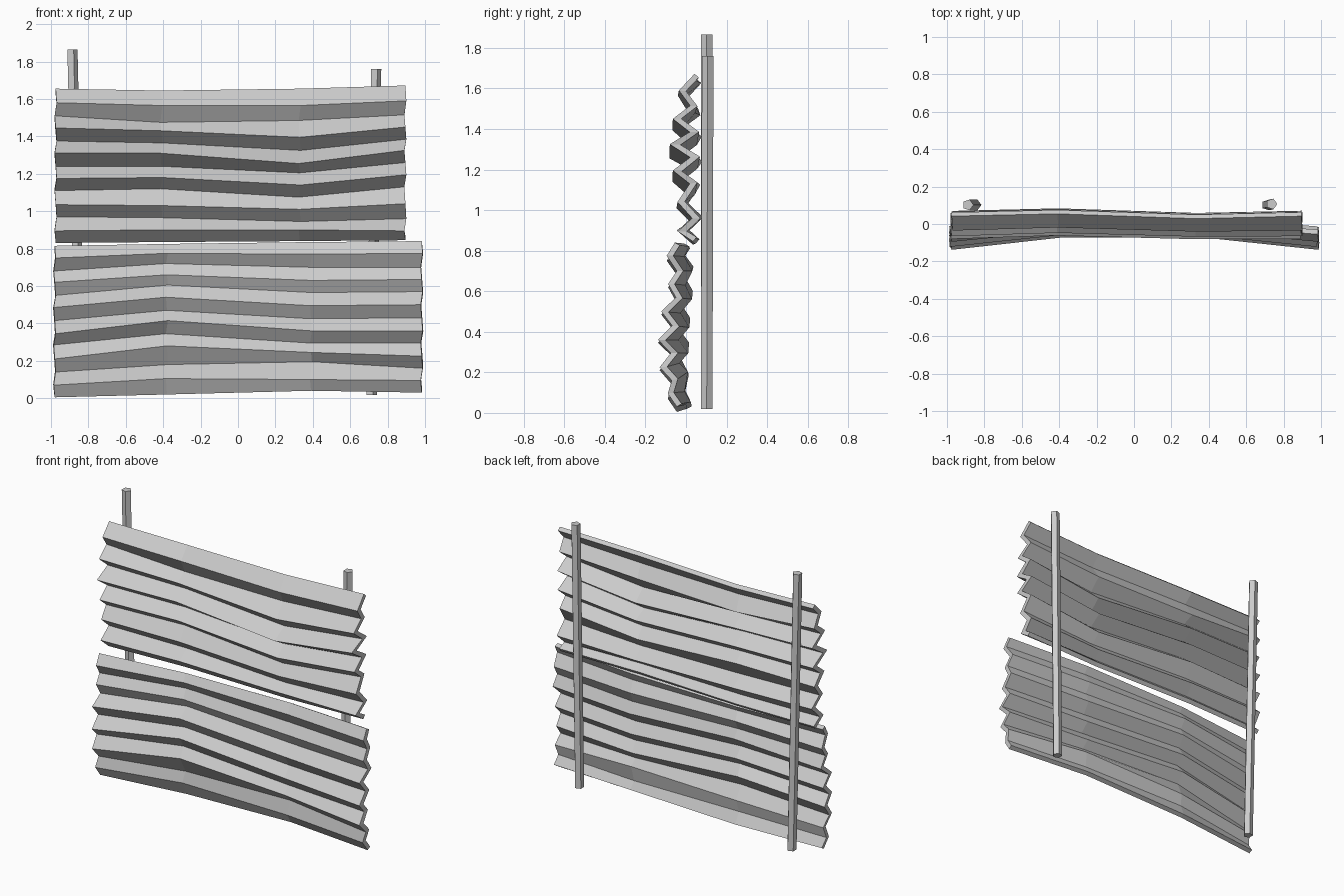
import bpy, bmesh, math
from mathutils import Vector

if "Cube" in bpy.data.objects:
    bpy.data.objects.remove(bpy.data.objects["Cube"])


def finish(name, bm):
    mesh = bpy.data.meshes.new(name)
    bm.to_mesh(mesh)
    bm.free()
    obj = bpy.data.objects.new(name, mesh)
    bpy.context.collection.objects.link(obj)
    return obj


def corrugated_sheet(name, profile_y, columns, thickness):
    """Zigzag strip through bent columns: (x, y shift, depth scale, heights)."""
    bm = bmesh.new()
    mean = sum(profile_y) / len(profile_y)
    grid = []
    for x, shift, scale, heights in columns:
        col = []
        for i, (y, z) in enumerate(zip(profile_y, heights)):
            jag = 0.006 * math.sin(i * 2.1)
            col.append(bm.verts.new((x + jag, mean + (y - mean) * scale + shift, z)))
        grid.append(col)
    for a, b in zip(grid, grid[1:]):
        for i in range(len(a) - 1):
            bm.faces.new((a[i], a[i + 1], b[i + 1], b[i]))
    obj = finish(name, bm)
    mod = obj.modifiers.new("thickness", 'SOLIDIFY')
    mod.thickness = thickness
    mod.offset = -1
    mod.use_even_offset = True
    return obj


def post(name, bottom, top, radius=0.03, sides=5):
    """Five sided leaning pole with level ends."""
    bm = bmesh.new()
    rings = []
    for end in (bottom, top):
        ring = []
        for k in range(sides):
            a = math.tau * k / sides
            ring.append(bm.verts.new(Vector(end) + Vector((math.cos(a), math.sin(a), 0)) * radius))
        rings.append(ring)
    low, high = rings
    for k in range(sides):
        n = (k + 1) % sides
        bm.faces.new((low[k], low[n], high[n], high[k]))
    bm.faces.new(low[::-1])
    bm.faces.new(high)
    return finish(name, bm)


# Upper corrugated sheet, valley first then ridge, top to bottom
corrugated_sheet(
    "upper_sheet",
    [.042, -.035, .02, -.065, .018, -.08, .02, -.065, .018, -.042, .03, -.04, .035],
    [
        (-.975, 0, 1, [1.655, 1.58, 1.51, 1.445, 1.375, 1.31, 1.24, 1.175, 1.11, 1.035, .97, .895, .83]),
        (-.41, .015, .95, [1.645, 1.565, 1.475, 1.43, 1.365, 1.31, 1.24, 1.18, 1.12, 1.03, .965, .90, .835]),
        (.33, -.008, .9, [1.655, 1.565, 1.485, 1.395, 1.325, 1.255, 1.205, 1.14, 1.075, 1.01, .945, .90, .84]),
        (.895, 0, 1, [1.672, 1.59, 1.515, 1.45, 1.385, 1.325, 1.26, 1.195, 1.13, 1.04, .96, .895, .845]),
    ], .028)

# Lower corrugated sheet, ends bowed forward
corrugated_sheet(
    "lower_sheet",
    [-.055, -.095, -.045, -.088, -.05, -.122, -.068, -.138, -.075, -.13, -.07, -.09, -.045],
    [
        (-.98, 0, 1, [.815, .75, .68, .62, .55, .485, .415, .345, .285, .21, .14, .07, .005]),
        (-.38, .056, .8, [.825, .775, .72, .66, .605, .54, .47, .415, .345, .28, .18, .105, .02]),
        (.39, .052, .8, [.835, .77, .70, .63, .565, .495, .425, .36, .295, .245, .195, .10, .04]),
        (.982, 0, 1, [.84, .775, .70, .635, .57, .50, .43, .36, .295, .225, .16, .095, .03]),
    ], .028)

# Two leaning posts behind the sheets
post("left_post", (-.846, .102, .02), (-.888, .102, 1.865))
post("right_post", (.712, .102, .018), (.736, .107, 1.76))
